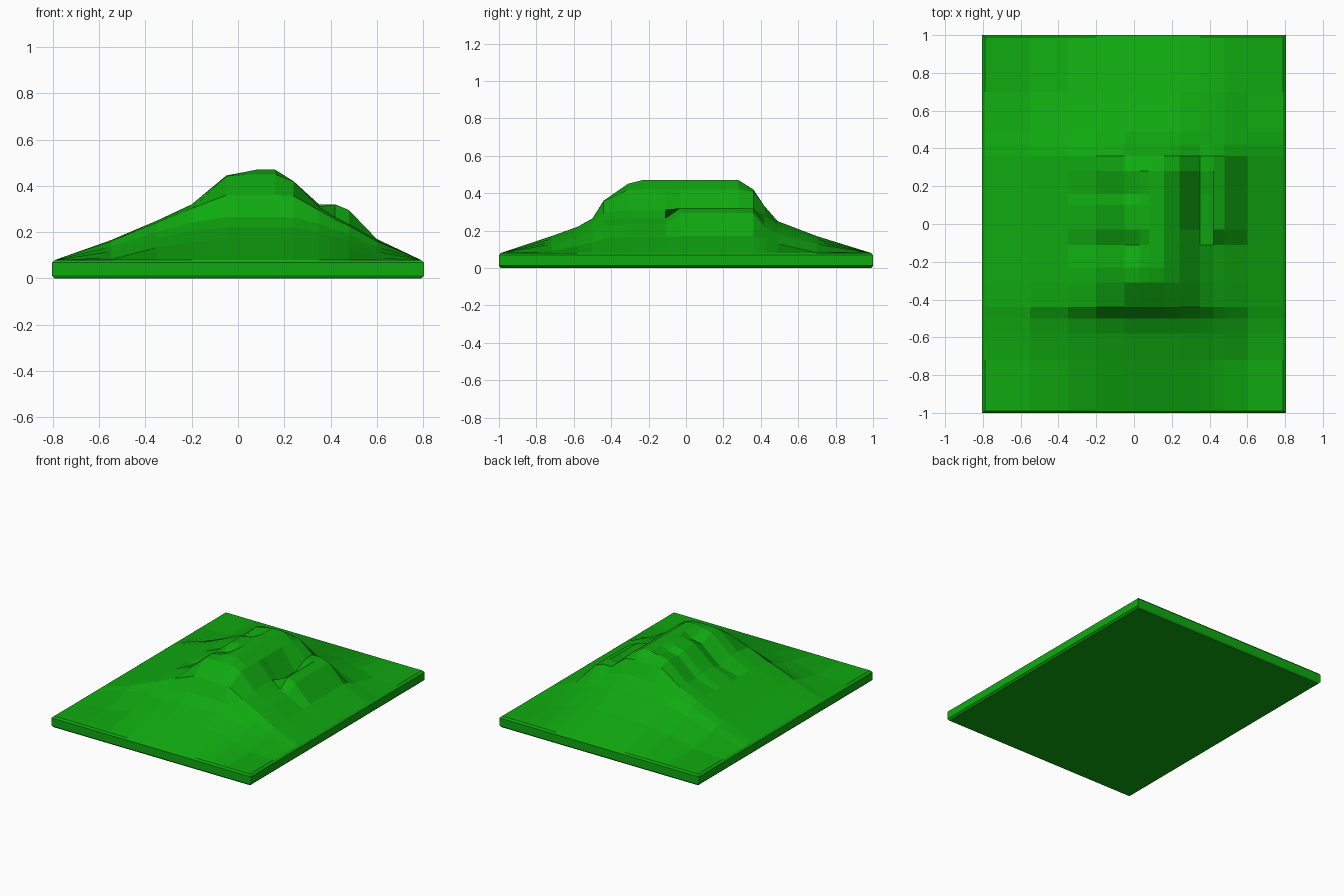
import bpy, bmesh

if "Cube" in bpy.data.objects:
    bpy.data.objects.remove(bpy.data.objects["Cube"])


def interp(points, v):
    for (a, za), (b, zb) in zip(points, points[1:]):
        if v <= b:
            return za + (zb - za) * max(0, v - a) / (b - a)
    return points[-1][1]


LOW, PEAK = 0.08, 0.47
# Hill profiles across x (with and without the right shoulder) and along y
SHOULDER = [(-0.79, 0.08), (-0.55, 0.165), (-0.35, 0.25), (-0.2, 0.32), (-0.05, 0.445), (0.03, 0.46), (0.08, 0.47),
            (0.16, 0.47), (0.24, 0.42), (0.35, 0.32), (0.42, 0.32), (0.48, 0.295), (0.6, 0.17), (0.79, 0.08)]
PLAIN = SHOULDER[:9] + [(0.35, 0.31), (0.42, 0.265), (0.48, 0.235), (0.6, 0.165), (0.79, 0.08)]
LENGTH = [(-0.99, 0.08), (-0.72, 0.17), (-0.58, 0.22), (-0.5, 0.265), (-0.44, 0.36), (-0.31, 0.45), (-0.23, 0.47),
          (0.28, 0.47), (0.36, 0.42), (0.42, 0.33), (0.49, 0.25), (0.7, 0.17), (0.99, 0.08)]


def height(x, y):
    fx = interp(SHOULDER if -0.08 < y < 0.4 else PLAIN, x)
    dx = (PEAK - fx) / (PEAK - LOW)
    dy = (PEAK - interp(LENGTH, y)) / (PEAK - LOW)
    z = PEAK - (PEAK - LOW) * min(1, (dx ** 3 + dy ** 3) ** (1 / 3))
    # Gully between ridge and shoulder
    if -0.05 < y < 0.25 and 0.3 < x < 0.4:
        z -= 0.05
    # Ledges stepping down the left face
    if -0.25 < x < 0.05:
        z += interp([(-0.23, 0), (-0.11, -0.035), (-0.03, 0.0), (0.1, 0.0), (0.16, -0.02), (0.28, 0)], y)
    return z


xs = [p[0] for p in SHOULDER]
ys = sorted([p[0] for p in LENGTH] + [-0.11, -0.03, 0.1, 0.16])

# Faceted terrain surface
bm = bmesh.new()
grid = [[bm.verts.new((x, y, height(x, y))) for x in xs] for y in ys]
for r0, r1 in zip(grid, grid[1:]):
    for i in range(len(xs) - 1):
        bm.faces.new((r0[i], r0[i + 1], r1[i + 1], r1[i]))

# Slab rim with chamfered edges, then the flat underside
rim = [e for e in bm.edges if e.is_boundary]
for ex, ey, z in [(0.805, 1.0, 0.068), (0.805, 1.0, 0.012), (0.792, 0.992, 0.0)]:
    new = bmesh.ops.extrude_edge_only(bm, edges=rim)["geom"]
    verts = [g for g in new if isinstance(g, bmesh.types.BMVert)]
    mx = max(v.co.x for v in verts)
    my = max(v.co.y for v in verts)
    for v in verts:
        v.co = (v.co.x * ex / mx, v.co.y * ey / my, z)
    rim = [g for g in new if isinstance(g, bmesh.types.BMEdge) and g.is_boundary]
bmesh.ops.contextual_create(bm, geom=rim)
bmesh.ops.recalc_face_normals(bm, faces=bm.faces)

mesh = bpy.data.meshes.new("hill_tile")
bm.to_mesh(mesh)
bm.free()
hill = bpy.data.objects.new("hill_tile", mesh)
bpy.context.collection.objects.link(hill)

green = bpy.data.materials.new("grass_green")
green.diffuse_color = (0.005, 0.4, 0.005, 1)
green.use_nodes = True
green.node_tree.nodes["Principled BSDF"].inputs["Base Color"].default_value = green.diffuse_color
mesh.materials.append(green)
